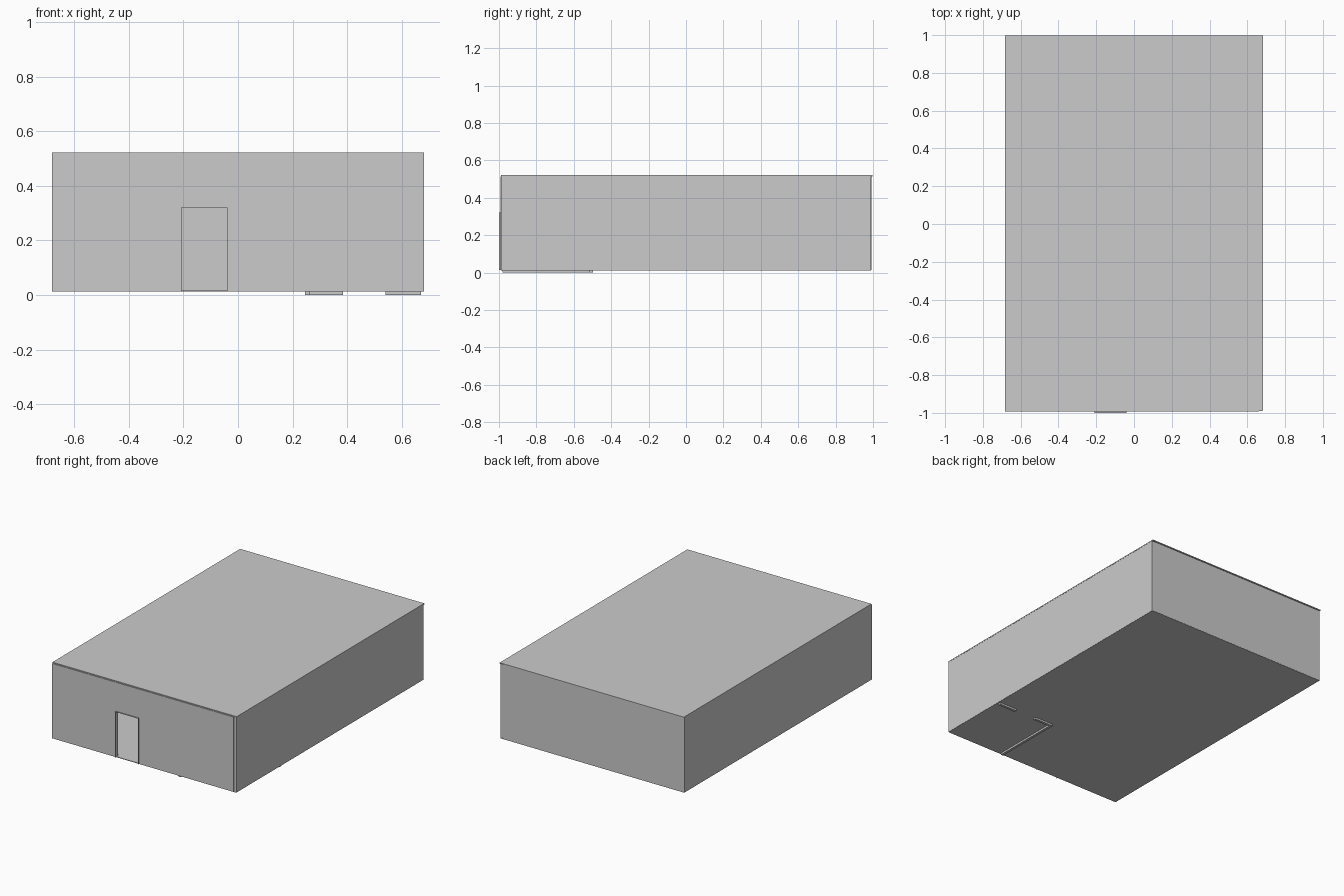
import bpy, bmesh

if "Cube" in bpy.data.objects:
    bpy.data.objects.remove(bpy.data.objects["Cube"])

FLOOR, CEIL, T = 0.013, 0.514, 0.018
DOOR_TOP = 0.32


def box(name, x0, x1, y0, y1, z0, z1):
    bm = bmesh.new()
    bmesh.ops.create_cube(bm, size=1)
    for v in bm.verts:
        v.co.x = x1 if v.co.x > 0 else x0
        v.co.y = y1 if v.co.y > 0 else y0
        v.co.z = z1 if v.co.z > 0 else z0
    return finish(name, bm)


def finish(name, bm):
    me = bpy.data.meshes.new(name)
    bm.to_mesh(me)
    bm.free()
    ob = bpy.data.objects.new(name, me)
    bpy.context.collection.objects.link(ob)
    return ob


def door_wall(name, x0, x1, d0, d1, y0, y1, z0):
    """Wall facing y with a doorway between d0 and d1."""
    outline = [(x0, z0), (d0, z0), (d0, DOOR_TOP), (d1, DOOR_TOP),
               (d1, z0), (x1, z0), (x1, CEIL), (x0, CEIL)]
    bm = bmesh.new()
    face = bm.faces.new([bm.verts.new((x, y0, z)) for x, z in outline])
    ext = bmesh.ops.extrude_face_region(bm, geom=[face], use_keep_orig=True)
    for g in ext["geom"]:
        if isinstance(g, bmesh.types.BMVert):
            g.co.y = y1
    bmesh.ops.recalc_face_normals(bm, faces=bm.faces)
    return finish(name, bm)


# Floor and ceiling slabs
box("floor", -0.68, 0.68, -0.99, 0.99, FLOOR - 0.001, FLOOR + 0.003)
box("ceiling", -0.682, 0.682, -0.988, 0.997, CEIL, 0.521)

# Outer walls, overlapping pinwheel-style at the corners
door_wall("front_wall", -0.682, 0.663, -0.208, -0.04, -0.992, -0.992 + T, FLOOR)
box("right_wall", 0.663, 0.681, -0.99, 0.988, FLOOR, CEIL)
box("back_wall", -0.682, 0.663, 0.991 - T, 0.991, FLOOR, CEIL)
box("left_wall", -0.68, -0.68 + T, -0.975, 0.974, FLOOR, CEIL)

# Thin door lining projecting from the front wall
E = 0.001
box("door_jamb_left", -0.208 - E, -0.208 + E, -1.0, -0.974, FLOOR, DOOR_TOP)
box("door_jamb_right", -0.04 - E, -0.04 + E, -1.0, -0.974, FLOOR, DOOR_TOP)
box("door_lintel", -0.208, -0.04, -1.0, -0.974, DOOR_TOP - E, DOOR_TOP + E)

# Small inner room in the front right corner, its walls reaching below the floor
box("partition_side", 0.245, 0.262, -0.98, -0.515, 0.0, CEIL)
door_wall("partition_back", 0.245, 0.67, 0.385, 0.54, -0.515, -0.498, 0.0)
